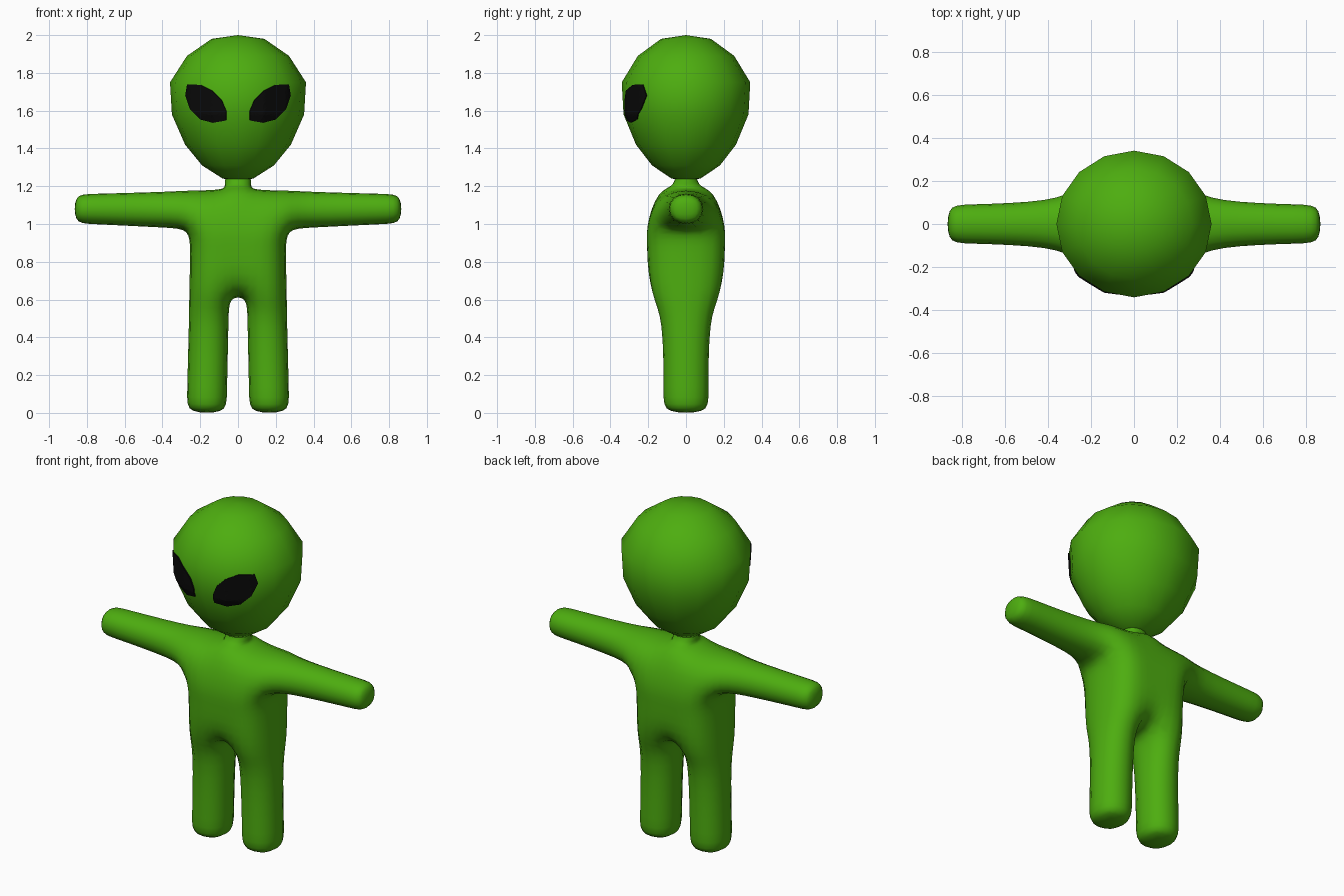
import bpy, bmesh, math
from mathutils import Vector
from mathutils.bvhtree import BVHTree

if "Cube" in bpy.data.objects:
    bpy.data.objects.remove(bpy.data.objects["Cube"])


def material(name, rgb):
    m = bpy.data.materials.new(name)
    m.diffuse_color = (*rgb, 1)
    m.use_nodes = True
    m.node_tree.nodes["Principled BSDF"].inputs["Base Color"].default_value = m.diffuse_color
    return m


GREEN = material("green skin", (0.075, 0.42, 0.005))
BLACK = material("black eye", (0.003, 0.003, 0.003))


def finish(bm, name, mat):
    bmesh.ops.recalc_face_normals(bm, faces=bm.faces[:])
    me = bpy.data.meshes.new(name)
    bm.to_mesh(me)
    bm.free()
    me.materials.append(mat)
    for p in me.polygons:
        p.use_smooth = True
    ob = bpy.data.objects.new(name, me)
    bpy.context.collection.objects.link(ob)
    return ob


def bridge(bm, a, b, skip=()):
    n = len(a)
    for i in range(n):
        if i not in skip:
            bm.faces.new((a[i], a[(i + 1) % n], b[(i + 1) % n], b[i]))


def limb(bm, loop, rings):
    """Extend a loop of the cage through rings of points and cap the end."""
    for ring in rings:
        new = [bm.verts.new(p) for p in ring]
        bridge(bm, loop, new)
        loop = new
    bm.faces.new(loop)


def flat_ring(cx, hx, hy, z):
    return [(cx - hx, -hy, z), (cx + hx, -hy, z), (cx + hx, hy, z), (cx - hx, hy, z)]


def arm_ring(x, hy, z0, z1):
    return [(x, -hy, z0), (x, hy, z0), (x, hy, z1), (x, -hy, z1)]


# Body: torso cage with arms, legs and neck grown from it, then subdivided
bm = bmesh.new()
torso = []
# inner x, outer x, half depth, inner z, outer z
for xi, xo, y, zi, zo in [(0.04, 0.268, 0.2, 0.605, 0.62), (0.06, 0.26, 0.203, 0.87, 0.87),
                          (0.08, 0.265, 0.215, 0.97, 0.965), (0.08, 0.27, 0.155, 1.187, 1.187)]:
    front = [(-xo, -y, zo), (-xi, -y, zi), (xi, -y, zi), (xo, -y, zo)]
    back = [(x, -yy, z) for x, yy, z in reversed(front)]
    torso.append([bm.verts.new(p) for p in front + back])
bridge(bm, torso[0], torso[1])
bridge(bm, torso[1], torso[2])
bridge(bm, torso[2], torso[3], skip=(3, 7))       # arm openings
hip, low, top = torso[0], torso[2], torso[3]
bm.faces.new([hip[i] for i in (1, 2, 5, 6)])      # crotch
for ids in ((0, 1, 6, 7), (2, 3, 4, 5)):          # shoulders
    bm.faces.new([top[i] for i in ids])
limb(bm, [top[i] for i in (1, 2, 5, 6)],
     [flat_ring(0, 0.075, 0.062, 1.195), flat_ring(0, 0.075, 0.062, 1.30)])
for s, leg, (f, b) in ((1, (2, 3, 4, 5), (3, 4)), (-1, (0, 1, 6, 7), (0, 7))):
    limb(bm, [hip[i] for i in leg],
         [flat_ring(s * 0.154, 0.114, 0.13, 0.51), flat_ring(s * 0.165, 0.115, 0.13, 0.08),
          flat_ring(s * 0.165, 0.115, 0.13, -0.006)])
    limb(bm, [low[f], low[b], top[b], top[f]],
         [arm_ring(s * 0.36, 0.112, 0.971, 1.179), arm_ring(s * 0.79, 0.098, 0.994, 1.166),
          arm_ring(s * 0.871, 0.095, 0.996, 1.164)])
body = finish(bm, "body", GREEN)
sub = body.modifiers.new("smooth", 'SUBSURF')
sub.levels = sub.render_levels = 2

# Head: sixteen-sided egg, wide at the brow and narrow at the chin
bm = bmesh.new()
rings = []
for r, z in [(0.14, 1.98), (0.27, 1.89), (0.36, 1.75), (0.35, 1.58),
             (0.28, 1.42), (0.19, 1.31), (0.08, 1.24)]:
    rings.append([bm.verts.new((r * math.cos(a), 0.945 * r * math.sin(a), z))
                  for a in (i * math.pi / 8 for i in range(16))])
for a, b in zip(rings, rings[1:]):
    bridge(bm, a, b)
for ring, z in ((rings[0], 2.0), (rings[-1], 1.235)):
    pole = bm.verts.new((0, 0, z))
    for i in range(16):
        bm.faces.new((ring[i], ring[(i + 1) % 16], pole))
bm.normal_update()
tree = BVHTree.FromBMesh(bm)
finish(bm, "head", GREEN)

# Eyes: thin slanted plates laid over the face
outline = [(0.062, 1.55), (0.062, 1.60), (0.085, 1.655), (0.135, 1.705), (0.195, 1.735),
           (0.265, 1.737), (0.274, 1.68), (0.25, 1.61), (0.195, 1.555), (0.13, 1.538)]
middle = Vector((0.17, 1.64))
points = []
for i, p in enumerate(outline):
    q = Vector(outline[(i + 1) % len(outline)])
    points += [Vector(p).lerp(q, k / 4) for k in range(4)]


def on_head(p, side, lift):
    hit = tree.ray_cast(Vector((side * p.x, -1, p.y)), Vector((0, 1, 0)))[0]
    return hit + (hit - Vector((0, 0, 1.65))).normalized() * lift


for side, name in ((1, "left_eye"), (-1, "right_eye")):
    bm = bmesh.new()
    hub = bm.verts.new(on_head(middle, side, 0.007))
    last = None
    for t, lift in [(k / 8, 0.007) for k in range(1, 9)] + [(1.0, -0.002)]:
        ring = [bm.verts.new(on_head(middle.lerp(p, t), side, lift)) for p in points]
        if last:
            bridge(bm, last, ring)
        else:
            for i in range(len(ring)):
                bm.faces.new((hub, ring[i], ring[(i + 1) % len(ring)]))
        last = ring
    bmesh.ops.recalc_face_normals(bm, faces=bm.faces[:])
    bm.normal_update()
    if hub.normal.y > 0:
        bmesh.ops.reverse_faces(bm, faces=bm.faces[:])
    me = bpy.data.meshes.new(name)
    bm.to_mesh(me)
    bm.free()
    me.materials.append(BLACK)
    bpy.context.collection.objects.link(bpy.data.objects.new(name, me))
